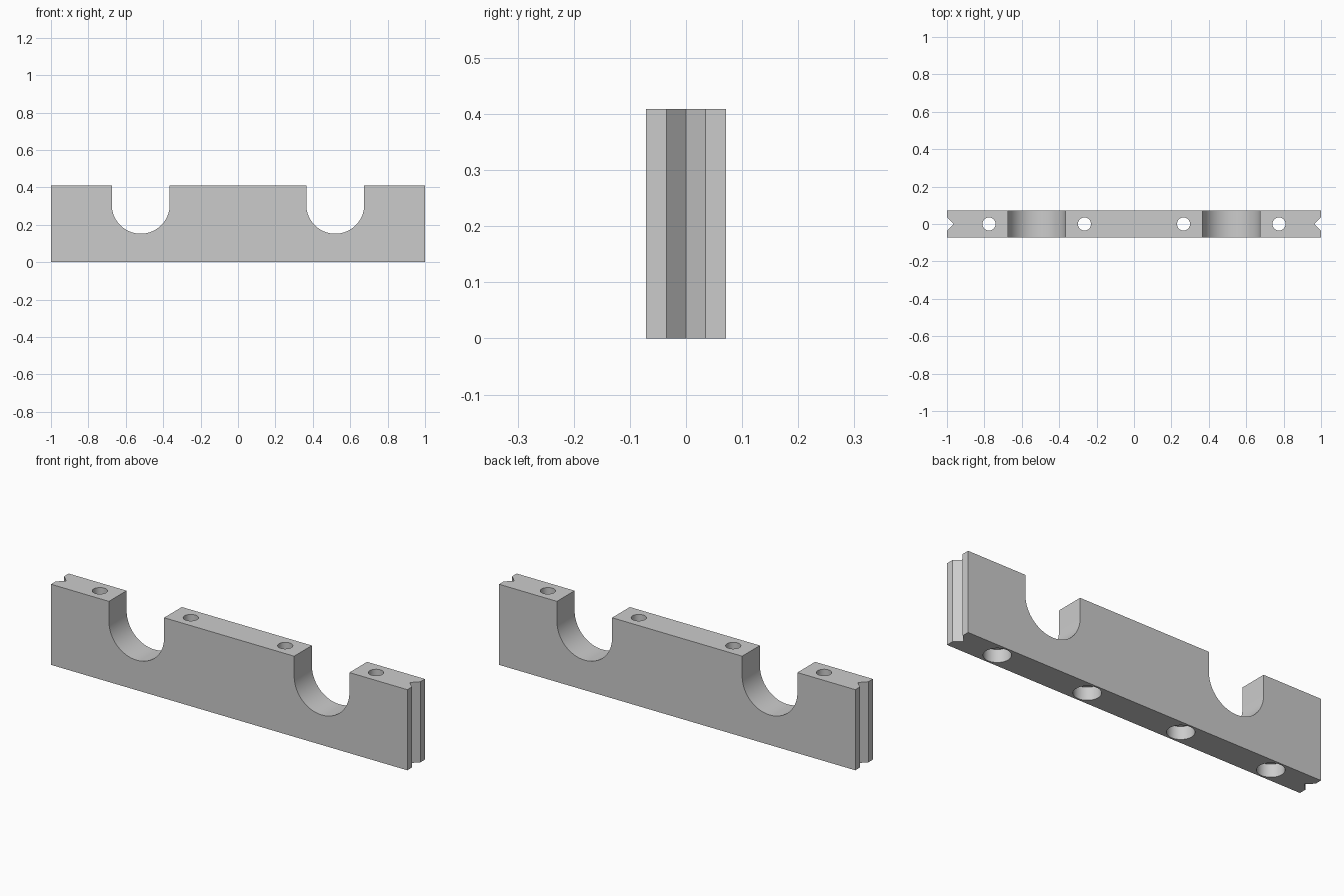
import bpy
import bmesh
import math

if "Cube" in bpy.data.objects:
    bpy.data.objects.remove(bpy.data.objects["Cube"], do_unlink=True)

HALF_Y, TOP, GROOVE = 0.071, 0.409, 0.035
SLOT_X, SLOT_R, SLOT_Z = 0.52, 0.155, 0.307
HOLE_R, BORE_R, BORE_DEPTH = 0.035, 0.062, 0.065


def prism(name, outline, direction):
    """Extrude a closed outline of 3D points along a direction."""
    bm = bmesh.new()
    face = bm.faces.new([bm.verts.new(p) for p in outline])
    moved = bmesh.ops.extrude_face_region(bm, geom=[face])["geom"]
    verts = [v for v in moved if isinstance(v, bmesh.types.BMVert)]
    bmesh.ops.translate(bm, verts=verts, vec=direction)
    bmesh.ops.recalc_face_normals(bm, faces=bm.faces)
    mesh = bpy.data.meshes.new(name)
    bm.to_mesh(mesh)
    bm.free()
    obj = bpy.data.objects.new(name, mesh)
    bpy.context.collection.objects.link(obj)
    return obj


def circle(x, z, radius, count=48):
    return [(x + radius * math.cos(math.tau * i / count),
             radius * math.sin(math.tau * i / count), z) for i in range(count)]


def cut(target, cutter):
    cutter.hide_render = True
    mod = target.modifiers.new(cutter.name, "BOOLEAN")
    mod.operation = "DIFFERENCE"
    mod.solver = "EXACT"
    mod.object = cutter
    bpy.ops.object.modifier_apply(modifier=mod.name)
    bpy.data.objects.remove(cutter, do_unlink=True)


# Bar with a V groove down each end
right_side = [(1, -HALF_Y, 0), (1, -GROOVE, 0), (1 - GROOVE, 0, 0),
              (1, GROOVE, 0), (1, HALF_Y, 0)]
left_side = [(-x, -y, z) for x, y, z in right_side]
block = prism("clamp_block", right_side + left_side, (0, 0, TOP))
bpy.context.view_layer.objects.active = block
block.select_set(True)

for side in (-1, 1):
    # U-shaped saddle, open at the top
    arc = [(side * SLOT_X + SLOT_R * math.cos(math.pi * (1 + i / 32)), -0.2,
            SLOT_Z + SLOT_R * math.sin(math.pi * (1 + i / 32))) for i in range(33)]
    rim = [(side * SLOT_X + s * SLOT_R, -0.2, TOP + 0.1) for s in (1, -1)]
    cut(block, prism("saddle_cutter", arc + rim, (0, 0.4, 0)))
    # Bolt holes, counterbored from below
    for x in (0.265, 0.775):
        cut(block, prism("hole_cutter", circle(side * x, -0.1, HOLE_R), (0, 0, 0.7)))
        cut(block, prism("bore_cutter", circle(side * x, -0.1, BORE_R),
                         (0, 0, 0.1 + BORE_DEPTH)))

# Plain grey finish
grey = bpy.data.materials.new("plain_grey")
grey.use_nodes = True
colour = (0.6, 0.6, 0.6, 1)
grey.diffuse_color = colour
grey.node_tree.nodes["Principled BSDF"].inputs["Base Color"].default_value = colour
block.data.materials.clear()
block.data.materials.append(grey)
bpy.ops.object.shade_smooth_by_angle(angle=math.radians(30))
